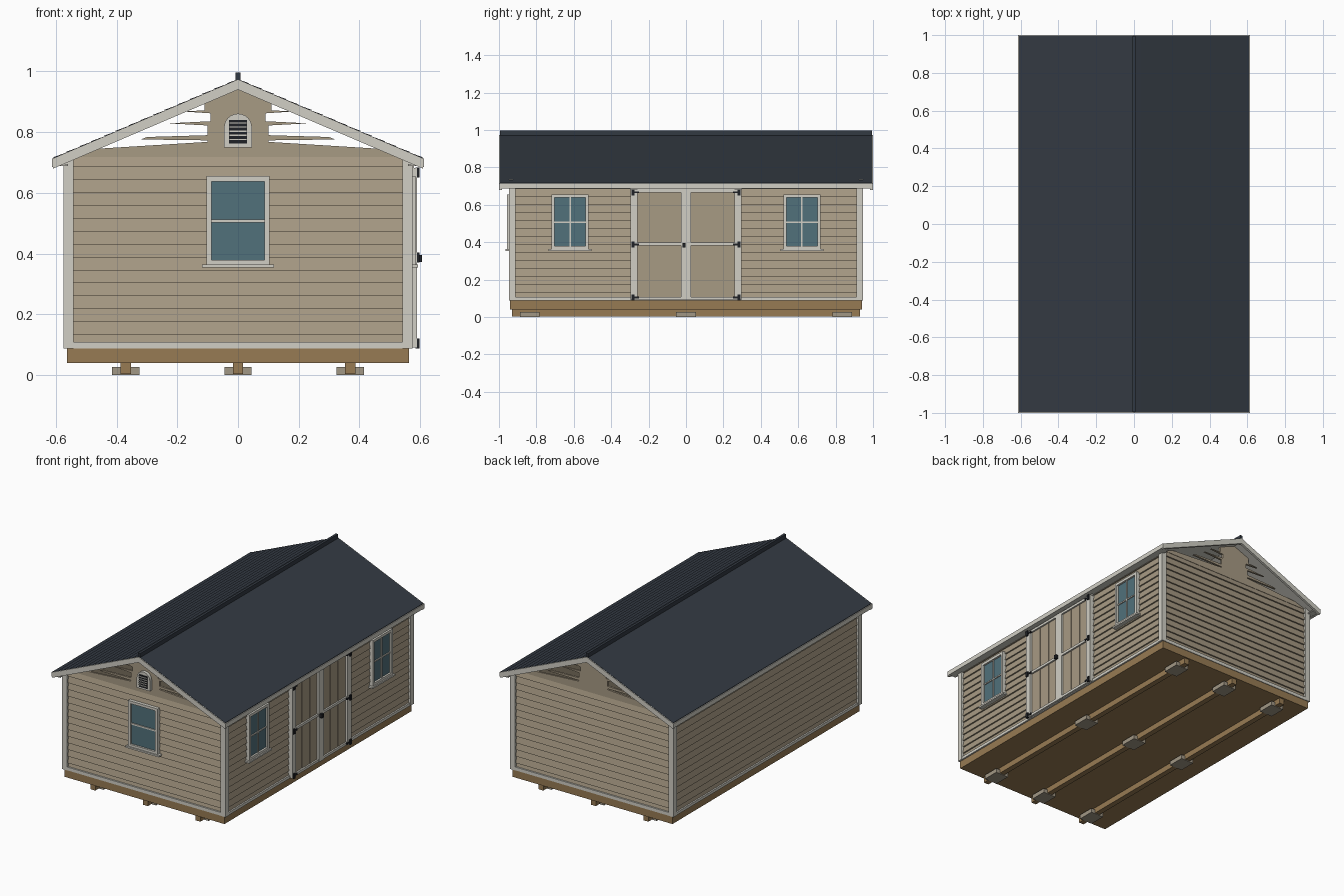
import bpy, bmesh, math

cube = bpy.data.objects.get("Cube")
if cube:
    bpy.data.objects.remove(cube, do_unlink=True)


def material(name, rgb):
    m = bpy.data.materials.new(name)
    m.use_nodes = True
    col = [(c / 255) ** 2.2 for c in rgb] + [1]
    m.diffuse_color = col
    bsdf = next(n for n in m.node_tree.nodes if n.type == 'BSDF_PRINCIPLED')
    bsdf.inputs["Base Color"].default_value = col
    return m


SIDING = material("tan_siding", (166, 153, 131))
TRIM = material("off_white_trim", (208, 206, 196))
ROOF = material("charcoal_shingle", (54, 60, 68))
WOOD = material("treated_wood", (150, 122, 84))
GLASS = material("blue_glass", (82, 112, 122))
BLACK = material("black_metal", (36, 38, 42))
STONE = material("block_grey", (160, 150, 132))


def finish(name, bm, mat):
    bmesh.ops.recalc_face_normals(bm, faces=bm.faces)
    me = bpy.data.meshes.new(name)
    bm.to_mesh(me)
    bm.free()
    me.materials.append(mat)
    ob = bpy.data.objects.new(name, me)
    bpy.context.collection.objects.link(ob)
    return ob


def prism(name, pts, axis, lo, hi, mat):
    """Extrude a 2D outline along axis; the outline uses the other two axes in order."""
    bm = bmesh.new()

    def ring(v):
        out = []
        for a, b in pts:
            co = {'x': (v, a, b), 'y': (a, v, b), 'z': (a, b, v)}[axis]
            out.append(bm.verts.new(co))
        return out
    r0, r1 = ring(lo), ring(hi)
    bm.faces.new(r0)
    bm.faces.new(r1)
    n = len(pts)
    for i in range(n):
        j = (i + 1) % n
        bm.faces.new((r0[i], r0[j], r1[j], r1[i]))
    return finish(name, bm, mat)


def box(name, x, y, z, mat):
    x, y = sorted(x), sorted(y)
    return prism(name, [(x[0], y[0]), (x[1], y[0]), (x[1], y[1]), (x[0], y[1])],
                 'z', z[0], z[1], mat)


# Foundation: floor frame, skids and blocks
box("floor_frame", (-.563, .563), (-.94, .94), (.04, .09), WOOD)
for x in (-.37, 0, .37):
    box("skid", (x - .017, x + .017), (-.93, .93), (.004, .045), WOOD)
    for y in (-.835, 0, .835):
        box("foot_block", (x - .045, x + .045), (y - .053, y + .053), (0, .027), STONE)


# Lapped siding, each board leaning out at its bottom edge
def lap_profile(outer, sign, bottom, top, pitch=.0425):
    pts, z = [], bottom
    while z < top - .001:
        up = min(z + pitch, top)
        pts += [(sign * outer, z), (sign * (outer - .009), up)]
        z = up
    inner = sign * (outer - .022)
    return pts + [(inner, top), (inner, bottom)]


for s, side in ((1, "left"), (-1, "right")):
    prism(side + "_siding", lap_profile(.567, s, .09, .715), 'y', -.93, .93, SIDING)
for s, side in ((-1, "front"), (1, "back")):
    prism(side + "_siding", lap_profile(.938, s, .09, .72), 'x', -.558, .558, SIDING)

# Gable infill with notched board ends
half = [(.558, .718), (.47, .745), (.1, .768), (.1, .773), (.32, .776), (.3, .784),
        (.1, .79), (.1, .822), (.23, .829), (.09, .836), (.09, .862), (.18, .868),
        (.11, .872), (.11, .905), (0, .95)]
gable = half + [(-x, z) for x, z in reversed(half[:-1])]
for s, side in ((-1, "front"), (1, "back")):
    prism(side + "_gable", gable, 'y', s * .92, s * .932, SIDING)

# Corner boards and base trim
for sx in (-1, 1):
    for sy in (-1, 1):
        box("corner_board_end", (sx * .541, sx * .565), (sy * .925, sy * .946), (.088, .735), TRIM)
        box("corner_board_side", (sx * .555, sx * .575), (sy * .912, sy * .946), (.088, .715), TRIM)
    box("side_base_trim", (sx * .56, sx * .573), (-.915, .915), (.088, .106), TRIM)
for sy in (-1, 1):
    box("end_base_trim", (-.545, .545), (sy * .93, sy * .944), (.088, .109), TRIM)

# Roof: soffit deck, shingle courses, ridge cap, rake boards and fascia
SLOPE = .427


def chevron(reach, top, thick):
    z = top - reach * SLOPE
    return [(-reach, z), (0, top), (reach, z), (reach, z - thick),
            (0, top - thick), (-reach, z - thick)]


prism("roof_deck", chevron(.603, .97, .018), 'y', -.988, .988, TRIM)
courses, reach = 15, .608
edge = [(0, .974)]
for i in range(1, courses + 1):
    x = reach * i / courses
    z = .974 - x * SLOPE
    edge += [(x, z + .003), (x - .007, z + .003)]
edge[-1] = (reach, .974 - reach * SLOPE - .006)
prism("shingle_roof", edge + [(0, .966)] + [(-x, z) for x, z in reversed(edge[1:])],
      'y', -.995, .995, ROOF)
box("ridge_cap", (-.008, .008), (-.995, .995), (.965, .997), ROOF)
for s in (-1, 1):
    prism("rake_board", chevron(.61, .974, .034), 'y', s * .985, s, TRIM)
    box("eave_fascia", (s * .598, s * .613), (-1, 1), (.686, .714), TRIM)
    box("eave_soffit", (s * .56, s * .6), (-.988, .988), (.688, .695), TRIM)


# Windows: placed by a mapping from (across, out, up) to the wall
def on_wall(wall):
    def place(name, a, out, z, mat):
        if wall == "front":
            return box(name, a, (-out[0], -out[1]), z, mat)
        return box(name, out, a, z, mat)
    return place


def window(wall, c, w, face, rail, upright):
    put = on_wall(wall)
    z0, z1, t = .362, .655, .017
    put("window_glass", (c - w + t, c + w - t), (face - .02, face + .006), (z0 + t, z1 - t), GLASS)
    for s in (-1, 1):
        put("window_stile", (c + s * w, c + s * (w - t)), (face - .01, face + .018), (z0, z1), TRIM)
    put("window_head", (c - w, c + w), (face - .01, face + .018), (z1 - t, z1), TRIM)
    put("window_bottom", (c - w, c + w), (face - .01, face + .018), (z0, z0 + t), TRIM)
    put("window_sill", (c - w - .014, c + w + .014), (face - .01, face + .026), (.354, .364), TRIM)
    put("window_rail", (c - w + t, c + w - t), (face, face + .012), (.508 - rail, .508 + rail), TRIM)
    if upright:
        put("window_muntin", (c - .004, c + .004), (face, face + .012), (z0 + t, z1 - t), TRIM)


window("front", 0, .104, .938, .005, False)
for y in (-.62, .62):
    window("side", y, .1, .567, .004, True)

# Arched gable vent with louvres
arch = [(-.046, .75), (.046, .75)]
arch += [(.046 * math.cos(math.pi * i / 12), .815 + .046 * math.sin(math.pi * i / 12)) for i in range(13)]
prism("vent_frame", arch, 'y', -.952, -.925, TRIM)
box("vent_opening", (-.029, .029), (-.956, -.95), (.762, .84), BLACK)
for i in range(5):
    z = .774 + i * .0135
    box("vent_louvre", (-.029, .029), (-.96, -.954), (z, z + .004), TRIM)

# Double door: planked leaves, framing and hardware
box("door_backing", (.55, .571), (-.29, .29), (.092, .68), SIDING)
for s in (-1, 1):
    for i in range(3):
        y = .028 + i * .078
        box("door_plank", (.565, .576), (s * y, s * (y + .073)), (.1, .675), SIDING)
    box("door_outer_stile", (.56, .59), (s * .26, s * .296), (.09, .682), TRIM)
    box("door_inner_stile", (.56, .588), (s * .001, s * .027), (.09, .682), TRIM)
    for z0, z1 in ((.092, .108), (.382, .398), (.667, .682)):
        box("door_rail", (.56, .586), (s * .02, s * .265), (z0, z1), TRIM)
    for z in (.104, .387, .667):
        box("hinge_plate", (.585, .598), (s * .275, s * .292), (z - .016, z + .016), BLACK)
        box("hinge_strap", (.585, .594), (s * .25, s * .28), (z - .005, z + .005), BLACK)
box("door_handle", (.585, .606), (-.02, -.002), (.372, .396), BLACK)
box("door_header", (.555, .58), (-.3, .3), (.68, .692), TRIM)
